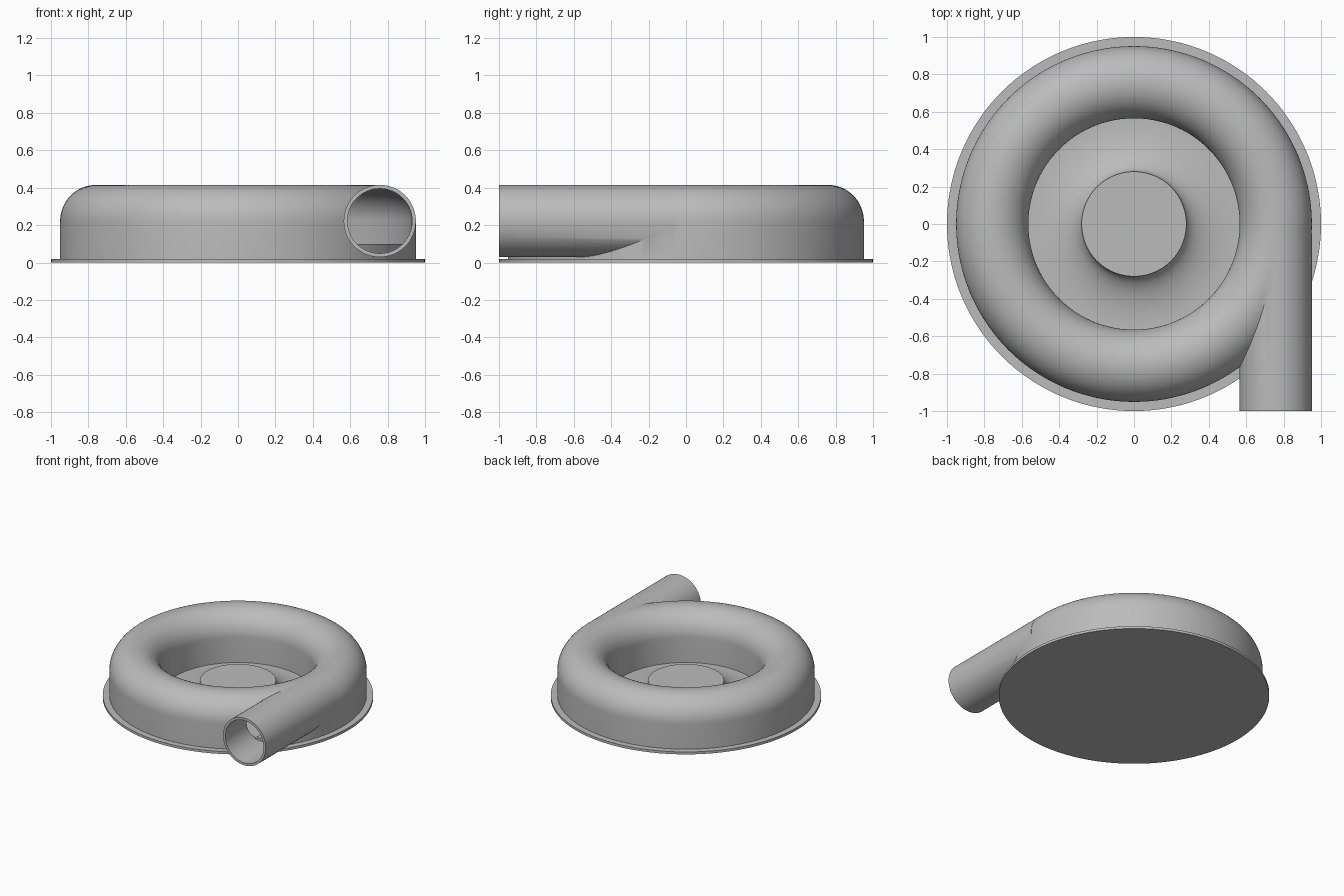
import bpy, bmesh, math
from mathutils import Matrix, Vector

cube = bpy.data.objects.get("Cube")
if cube:
    bpy.data.objects.remove(cube, do_unlink=True)

STEPS = 144
MID, TUBE, WALL = 0.758, 0.193, 0.02   # volute centre radius, section radius, wall
AXIS_Z, PLATE = 0.222, 0.02            # section centre height, base plate height

grey = bpy.data.materials.new("cast grey")
grey.use_nodes = True
grey.diffuse_color = (0.5, 0.5, 0.5, 1)
grey.node_tree.nodes["Principled BSDF"].inputs["Base Color"].default_value = (0.5, 0.5, 0.5, 1)


def finish(name, bm):
    bmesh.ops.remove_doubles(bm, verts=bm.verts, dist=1e-5)
    bmesh.ops.recalc_face_normals(bm, faces=bm.faces)
    mesh = bpy.data.meshes.new(name)
    bm.to_mesh(mesh)
    bm.free()
    mesh.materials.append(grey)
    obj = bpy.data.objects.new(name, mesh)
    bpy.context.collection.objects.link(obj)
    return obj


def revolve(name, profile, closed=True):
    """Turn an (r, z) profile about the z axis."""
    bm = bmesh.new()
    verts = [bm.verts.new((r, 0, z)) for r, z in profile]
    pairs = list(zip(verts, verts[1:]))
    if closed:
        pairs.append((verts[-1], verts[0]))
    edges = [bm.edges.new(p) for p in pairs]
    bmesh.ops.spin(bm, geom=verts + edges, cent=(0, 0, 0), axis=(0, 0, 1),
                   angle=math.tau, steps=STEPS, use_merge=True)
    return finish(name, bm)


def arch(radius, floor):
    """Half-round arch on straight legs."""
    arc = [(MID + radius * math.cos(a), AXIS_Z + radius * math.sin(a))
           for a in (math.pi * i / 32 for i in range(33))]
    return [(MID + radius, floor)] + arc + [(MID - radius, floor)]


def rod(name, radius, y0, y1):
    """Cylinder along y on the outlet axis."""
    bm = bmesh.new()
    place = Matrix.Translation(Vector((MID, (y0 + y1) / 2, AXIS_Z))) @ Matrix.Rotation(math.pi / 2, 4, 'X')
    bmesh.ops.create_cone(bm, cap_ends=True, segments=64, radius1=radius,
                          radius2=radius, depth=y1 - y0, matrix=place)
    return finish(name, bm)


def boolean(target, tool, operation):
    mod = target.modifiers.new(tool.name, 'BOOLEAN')
    mod.operation, mod.solver, mod.object = operation, 'EXACT', tool
    bpy.context.view_layer.objects.active = target
    bpy.ops.object.modifier_apply(modifier=mod.name)
    bpy.data.objects.remove(tool, do_unlink=True)


# Base plate
base = revolve("base_plate", [(0, 0), (1, 0), (1, PLATE), (0, PLATE)], closed=False)

# Hollow volute with a tangential outlet pipe
volute = revolve("volute_casing", arch(TUBE, PLATE - 0.005))
boolean(volute, rod("outlet_pipe", TUBE, -1, -0.05), 'UNION')
boolean(volute, rod("outlet_bore", TUBE - WALL, -1.1, -0.06), 'DIFFERENCE')
boolean(volute, revolve("volute_cavity", arch(TUBE - WALL, 0.1)), 'DIFFERENCE')

# Raised floor inside the volute, seen as a step through the outlet
step = revolve("volute_floor", [(0.6, 0.03), (0.94, 0.03), (0.94, 0.099), (0.6, 0.099)])

# Flared hub in the centre
HUB, FLARE, RISE = 0.28, 0.55, 0.12
flare = [(FLARE - (FLARE - HUB) * math.sin(a), PLATE + RISE * (1 - math.cos(a)))
         for a in (math.pi / 2 * i / 20 for i in range(21))]
hub = revolve("centre_hub", [(0, PLATE - 0.005), (FLARE, PLATE - 0.005)] + flare
              + [(0, PLATE + RISE)], closed=False)

# Smooth shading with crisp edges
for obj in (base, volute, step, hub):
    bpy.ops.object.select_all(action='DESELECT')
    obj.select_set(True)
    bpy.context.view_layer.objects.active = obj
    bpy.ops.object.shade_smooth_by_angle(angle=math.radians(30))
